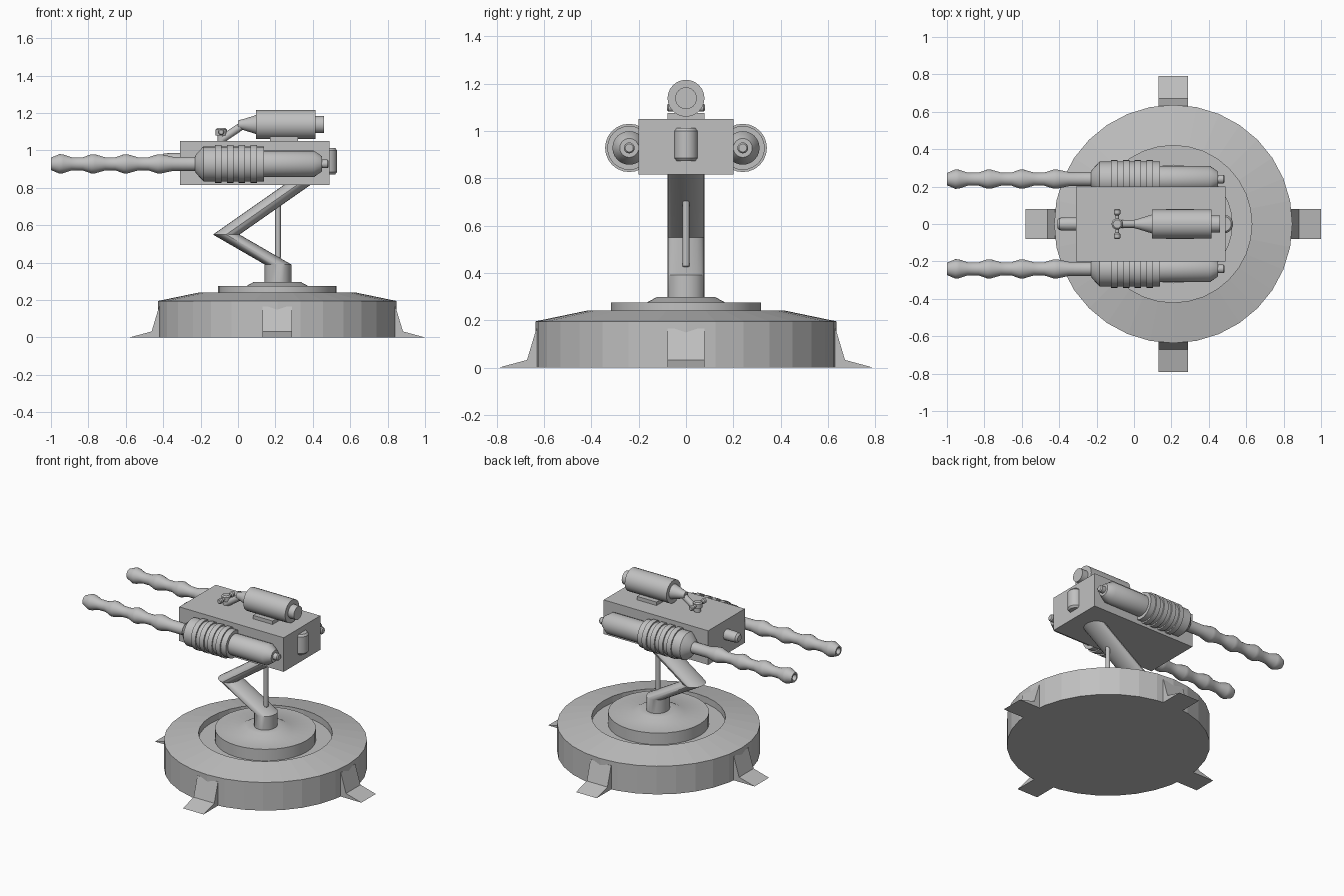
import bpy, bmesh, math
from mathutils import Vector, Matrix

if "Cube" in bpy.data.objects:
    bpy.data.objects.remove(bpy.data.objects["Cube"])

grey = bpy.data.materials.new("plain grey")
grey.diffuse_color = (0.53, 0.53, 0.53, 1)
grey.use_nodes = True
grey.node_tree.nodes["Principled BSDF"].inputs["Base Color"].default_value = grey.diffuse_color

CX = 0.21                                   # x of the base axis
ALONG_X = Matrix.Rotation(math.radians(90), 4, 'Y')
ALONG_Y = Matrix.Rotation(math.radians(-90), 4, 'X')
ALONG_Z = Matrix.Identity(4)


def finish(name, bm, smooth=None):
    bmesh.ops.remove_doubles(bm, verts=bm.verts, dist=1e-5)
    bmesh.ops.recalc_face_normals(bm, faces=bm.faces)
    me = bpy.data.meshes.new(name)
    bm.to_mesh(me)
    bm.free()
    me.materials.append(grey)
    ob = bpy.data.objects.new(name, me)
    bpy.context.collection.objects.link(ob)
    if smooth:
        bpy.ops.object.select_all(action='DESELECT')
        ob.select_set(True)
        bpy.context.view_layer.objects.active = ob
        bpy.ops.object.shade_smooth_by_angle(angle=math.radians(smooth))
    return ob


def loft(bm, rings):
    """Bridge equal-sized rings of points and cap both ends."""
    vs = [[bm.verts.new(p) for p in ring] for ring in rings]
    n = len(vs[0])
    for a, b in zip(vs, vs[1:]):
        for i in range(n):
            j = (i + 1) % n
            bm.faces.new((a[i], a[j], b[j], b[i]))
    bm.faces.new(vs[0])
    bm.faces.new(vs[-1])


def lathe(name, profile, origin, axis=ALONG_Z, segs=20, smooth=35):
    """Turn (distance along axis, radius) pairs about an axis."""
    bm = bmesh.new()
    rings = []
    for t, r in profile:
        rings.append([Vector(origin) + axis @ Vector((
            r * math.cos(2 * math.pi * i / segs), r * math.sin(2 * math.pi * i / segs), t))
            for i in range(segs)])
    loft(bm, rings)
    return finish(name, bm, smooth)


def box(name, x0, x1, y0, y1, z0, z1):
    bm = bmesh.new()
    loft(bm, [[(x0, y0, z), (x1, y0, z), (x1, y1, z), (x0, y1, z)] for z in (z0, z1)])
    return finish(name, bm)


def rod(name, a, b, r, segs=12):
    a, b = Vector(a), Vector(b)
    d = b - a
    turn = d.to_track_quat('Z', 'Y').to_matrix().to_4x4()
    return lathe(name, [(0, r), (d.length, r)], a, turn, segs)


# Base drum with a recess, and the turntable inside it
lathe("base_drum", [(0, 0.637), (0.195, 0.637), (0.24, 0.42), (0.195, 0.42)],
      (CX, 0, 0), segs=32, smooth=None)
lathe("turntable", [(0.19, 0.317), (0.275, 0.317), (0.275, 0.165), (0.297, 0.125), (0.297, 0.07)],
      (CX, 0, 0), segs=32)

# Four wedge feet
foot = [(0.55, 0), (0.79, 0), (0.672, 0.032), (0.632, 0.165), (0.6, 0.165)]
for k, side in enumerate(("right", "back", "left", "front")):
    turn = Matrix.Rotation(k * math.pi / 2, 4, 'Z')
    bm = bmesh.new()
    loft(bm, [[Vector((CX, 0, 0)) + turn @ Vector((r, y, z)) for r, z in foot]
              for y in (-0.079, 0.079)])
    finish(side + "_foot", bm)

# Post and bent arm: one round section moved sideways as it climbs
bm = bmesh.new()
loft(bm, [[(x + 0.071 * math.cos(a), 0.079 * math.sin(a), z)
           for a in (2 * math.pi * i / 20 for i in range(20))]
          for x, z in ((0.214, 0.28), (0.214, 0.39), (-0.063, 0.55), (0.33, 0.825))])
finish("bent_arm", bm, 30)
lathe("arm_strut", [(0.42, 0.008), (0.428, 0.015), (0.705, 0.015), (0.712, 0.008)],
      (0.214, 0, 0), segs=12)

# Gun body
box("gun_body", -0.31, 0.49, -0.2, 0.2, 0.815, 1.051)
lathe("rear_drum", [(0.872, 0.04), (0.885, 0.05), (1.0, 0.05), (1.013, 0.04)], (0.48, 0, 0))
lathe("front_nozzle", [(-0.41, 0.022), (-0.398, 0.033), (-0.36, 0.036), (-0.30, 0.036)],
      (0, 0, 0.95), ALONG_X, 16)

# Twin barrels: rippled tube, ribbed jacket, rear chamber
barrel = [(-0.97, 0.018), (-1.0, 0.022), (-1.0, 0.033), (-0.955, 0.052), (-0.935, 0.05),
          (-0.89, 0.035), (-0.83, 0.035), (-0.785, 0.051), (-0.765, 0.051), (-0.71, 0.035),
          (-0.655, 0.035), (-0.61, 0.051), (-0.59, 0.051), (-0.535, 0.035), (-0.48, 0.035),
          (-0.43, 0.051), (-0.41, 0.051), (-0.35, 0.038), (-0.23, 0.038),
          (-0.225, 0.05), (-0.185, 0.093)]
for x in (-0.105, -0.042, 0.021, 0.084):
    barrel += [(x - 0.017, 0.093), (x - 0.017, 0.102), (x + 0.017, 0.102), (x + 0.017, 0.093)]
barrel += [(0.14, 0.093), (0.14, 0.071), (0.405, 0.071), (0.45, 0.04), (0.45, 0.023),
           (0.478, 0.023), (0.485, 0.017)]
for side, y in (("front", -0.24), ("back", 0.24)):
    lathe(side + "_barrel", barrel, (0, y, 0.928), ALONG_X, 24)

# Gas bottle on its bracket
box("bottle_bracket", 0.17, 0.32, -0.079, 0.079, 1.045, 1.075)
lathe("gas_bottle", [(0.0, 0.022), (0.03, 0.03), (0.095, 0.05), (0.095, 0.078), (0.415, 0.078),
                     (0.415, 0.046), (0.46, 0.046)], (0, 0, 1.138), ALONG_X, 24)
rod("feed_pipe", (0.04, 0, 1.145), (-0.085, 0, 1.06), 0.021)

# Valve with a cross handle
lathe("valve_stem", [(1.045, 0.02), (1.08, 0.02), (1.08, 0.03), (1.112, 0.03), (1.12, 0.022)],
      (-0.09, 0, 0), segs=16)
lathe("valve_handle", [(-0.08, 0.012), (-0.074, 0.017), (-0.054, 0.017), (-0.046, 0.01),
                       (0.046, 0.01), (0.054, 0.017), (0.074, 0.017), (0.08, 0.012)],
      (-0.09, 0, 1.098), ALONG_Y, 12)
